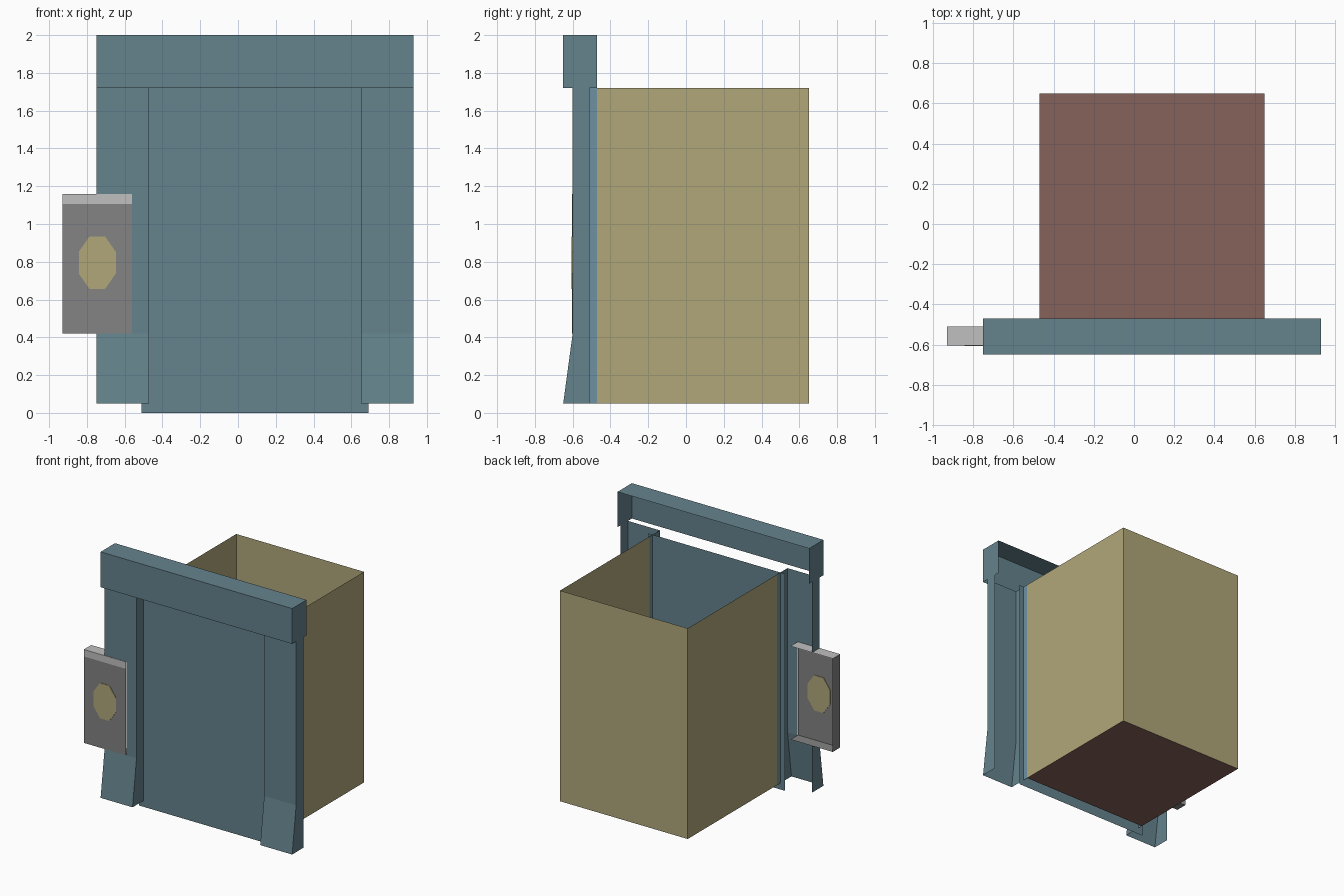
import bpy, bmesh, math

if "Cube" in bpy.data.objects:
    bpy.data.objects.remove(bpy.data.objects["Cube"])


def lin(c):
    c /= 255
    return c / 12.92 if c <= 0.04045 else ((c + 0.055) / 1.055) ** 2.4


def material(name, r, g, b):
    m = bpy.data.materials.new(name)
    m.diffuse_color = (lin(r), lin(g), lin(b), 1)
    m.use_nodes = True
    m.node_tree.nodes["Principled BSDF"].inputs["Base Color"].default_value = m.diffuse_color
    return m


TEAL = material("teal_metal", 101, 131, 141)
PALE = material("pale_teal", 110, 145, 162)
OLIVE = material("olive_wall", 177, 167, 122)
BROWN = material("brown_floor", 133, 98, 90)
GREY = material("mid_grey", 131, 131, 131)
LIGHT = material("light_grey", 192, 192, 192)

CX = 0.09                      # centre line of the frame and cabin
BACK, FRONT, DOOR = -0.47, -0.60, -0.51
BASE, TOP = 0.05, 1.72


def sheet(name, quads, mats, index=None):
    """Open surface made of quads; index(face) picks the material."""
    bm = bmesh.new()
    for q in quads:
        bm.faces.new([bm.verts.new(p) for p in q])
    bmesh.ops.remove_doubles(bm, verts=bm.verts, dist=1e-4)
    if index:
        for f in bm.faces:
            f.material_index = index(f)
    me = bpy.data.meshes.new(name)
    bm.to_mesh(me)
    bm.free()
    for m in mats:
        me.materials.append(m)
    ob = bpy.data.objects.new(name, me)
    bpy.context.collection.objects.link(ob)
    return ob


def box_sides(x0, x1, y0, y1, z0, z1, sides):
    """Chosen outward-facing sides of a box."""
    q = {
        "front": [(x0, y0, z0), (x1, y0, z0), (x1, y0, z1), (x0, y0, z1)],
        "back": [(x1, y1, z0), (x0, y1, z0), (x0, y1, z1), (x1, y1, z1)],
        "left": [(x0, y1, z0), (x0, y0, z0), (x0, y0, z1), (x0, y1, z1)],
        "right": [(x1, y0, z0), (x1, y1, z0), (x1, y1, z1), (x1, y0, z1)],
        "top": [(x0, y0, z1), (x1, y0, z1), (x1, y1, z1), (x0, y1, z1)],
        "bottom": [(x0, y1, z0), (x1, y1, z0), (x1, y0, z0), (x0, y0, z0)],
    }
    return [q[s] for s in sides.split()]


# Open-topped cabin: three walls and a floor
sheet("cabin_walls", box_sides(CX - .56, CX + .56, BACK, .65, BASE, TOP,
                               "left right back"), [OLIVE])
sheet("cabin_floor", box_sides(CX - .56, CX + .56, BACK, .65, BASE, TOP,
                               "bottom"), [BROWN])

# Door sheet, a little wider and lower than the opening
sheet("door", box_sides(CX - .60, CX + .60, DOOR, 0, 0, TOP, "front"), [TEAL])

# Hollow header beam, open at the back and below
sheet("header", box_sides(CX - .84, CX + .84, -.65, BACK, TOP, 2,
                          "front left right top"), [TEAL])

# Door posts: hollow channels with a flared foot
# The left post has an opening for the call panel
rows = [(TOP, FRONT), (1.16, FRONT), (.42, FRONT), (BASE, -.65)]
for name, s in (("left_post", -1), ("right_post", 1)):
    quads = []
    for i in range(3):
        (zt, yt), (zb, yb) = rows[i], rows[i + 1]
        opening = s < 0 and i == 1
        o, m, n = (CX + s * d for d in (.84, .65, .56))
        quads.append([(m, yb, zb), (n, yb, zb), (n, yt, zt), (m, yt, zt)])
        quads.append([(n, yb, zb), (n, DOOR, zb), (n, DOOR, zt), (n, yt, zt)])
        if not opening:
            quads.append([(o, yb, zb), (m, yb, zb), (m, yt, zt), (o, yt, zt)])
            quads.append([(o, DOOR, zb), (o, yb, zb), (o, yt, zt), (o, DOOR, zt)])
    if s > 0:
        quads = [q[::-1] for q in quads]
    sheet(name, quads, [TEAL])
    # Narrow jamb between the door and the cabin wall
    sheet(name.replace("post", "jamb"),
          box_sides(CX - .56, CX + .56, DOOR, BACK, BASE, TOP,
                    "left" if s < 0 else "right"), [PALE])

# Call panel shell with a light cap band along the top
px0, px1, pf = -.93, -.56, -.603
sheet("call_panel",
      box_sides(px0, px1, pf, DOOR, .42, 1.105, "front left bottom")
      + box_sides(px0, px1, pf, DOOR, 1.105, 1.16, "front")
      + box_sides(px0, px1, pf, DOOR, 1.105, 1.16, "left top"),
      [GREY, LIGHT],
      lambda f: int(f.normal.z > .5 or
                    (f.calc_center_median().z > 1.1 and f.normal.y < -.5)))

# Eight-sided call button, showing on both sides of the panel plate
bpy.ops.mesh.primitive_cylinder_add(vertices=8, radius=1, depth=.008,
                                    location=(-.745, pf, .795),
                                    rotation=(math.pi / 2, 0, 0))
button = bpy.context.object
button.name = "call_button"
k = 1 / math.cos(math.pi / 8)
for v in button.data.vertices:
    a = round(math.atan2(v.co.y, v.co.x) / (math.pi / 4)) * math.pi / 4 + math.pi / 8
    v.co.x, v.co.y = .098 * k * math.cos(a), .14 * k * math.sin(a)
button.data.materials.append(OLIVE)
